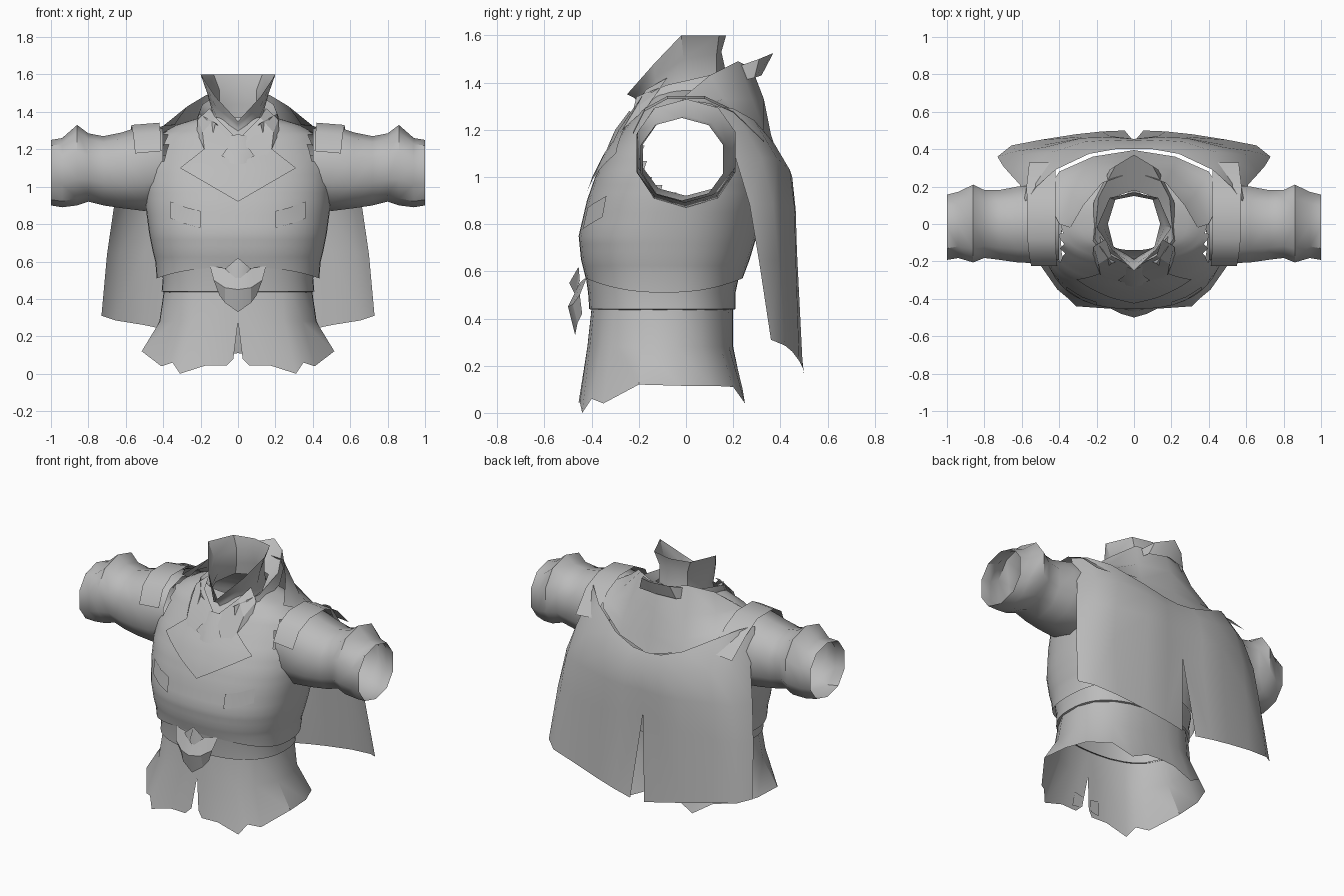
import bpy, bmesh, math

cloth = bpy.data.materials.new("grey cloth")
cloth.diffuse_color = (0.5, 0.5, 0.5, 1)


def make(name, bm, mirror=False, angle=40):
    me = bpy.data.meshes.new(name)
    bmesh.ops.remove_doubles(bm, verts=bm.verts, dist=0.0005)
    bmesh.ops.recalc_face_normals(bm, faces=bm.faces)
    bm.to_mesh(me)
    bm.free()
    me.materials.append(cloth)
    ob = bpy.data.objects.new(name, me)
    bpy.context.collection.objects.link(ob)
    if mirror:
        m = ob.modifiers.new("mirror", "MIRROR")
        m.merge_threshold = 0.002
    bpy.ops.object.select_all(action="DESELECT")
    ob.select_set(True)
    bpy.context.view_layer.objects.active = ob
    bpy.ops.object.shade_smooth_by_angle(angle=math.radians(angle))
    return ob


def loft(name, rows, closed=False, mirror=False, angle=40, drop=None):
    """Skin a list of equal-length rows of points."""
    bm = bmesh.new()
    grid = [[bm.verts.new(p) for p in r] for r in rows]
    n = len(rows[0])
    for r0, r1 in zip(grid, grid[1:]):
        for i in range(n if closed else n - 1):
            j = (i + 1) % n
            bm.faces.new((r0[i], r0[j], r1[j], r1[i]))
    if drop:
        bad = [f for f in bm.faces if drop(f.calc_center_median())]
        bmesh.ops.delete(bm, geom=bad, context="FACES")
    return make(name, bm, mirror, angle)


def spow(v, e):
    return math.copysign(abs(v) ** e, v)


def ring(a, yf, yb, z, n=48, e=2.4):
    """Rounded-box body section, starting at the front middle."""
    c, h = (yf + yb) / 2, (yb - yf) / 2
    out = []
    for i in range(n):
        t = 2 * math.pi * i / n
        out.append((a * spow(math.sin(t), 2 / e), c - h * spow(math.cos(t), 2 / e), z))
    return out


# Coat body: z, half width, front y, back y
BODY = [(0.57, .435, -.425, .24), (0.65, .455, -.445, .27), (0.75, .475, -.455, .30),
        (0.90, .495, -.42, .33), (1.00, .50, -.385, .33), (1.10, .49, -.335, .32),
        (1.20, .46, -.265, .29), (1.28, .42, -.205, .24), (1.33, .33, -.16, .20),
        (1.37, .20, -.14, .17)]


def section(z):
    for p, q in zip(BODY, BODY[1:]):
        if z <= q[0]:
            t = (z - p[0]) / (q[0] - p[0])
            return [p[k] + t * (q[k] - p[k]) for k in (1, 2, 3)]
    return BODY[-1][1:]


def front_y(x, z):
    a, yf, yb = section(z)
    c, h = (yf + yb) / 2, (yb - yf) / 2
    return c - h * max(0, 1 - abs(x / a) ** 2.4) ** (1 / 2.4)


rows = []
for p, q in zip(BODY, BODY[1:]):
    for k in range(3):
        z = p[0] + (q[0] - p[0]) * k / 3
        rows.append(ring(*section(z), z))
rows.append(ring(*BODY[-1][1:], BODY[-1][0]))
rows[0] = [(x, y, z - 0.06 * abs(x / .435) ** 2.5) for x, y, z in rows[0]]
loft("coat_body", rows, closed=True,
     drop=lambda c: abs(c.x) > .25 and (c.y / .195) ** 2 + ((c.z - 1.1) / .195) ** 2 < 1)

# Belt
loft("belt", [ring(.39, -.40, .21, .60), ring(.41, -.425, .225, .58),
              ring(.402, -.415, .21, .51), ring(.408, -.41, .21, .44),
              ring(.39, -.39, .19, .435)], closed=True)

# Skirt of the coat, split at the front, ragged hem
hem = [(.025, -.44, .08), (.06, -.455, .045), (.17, -.45, .045), (.31, -.44, .0),
       (.35, -.40, .06), (.41, -.35, .04), (.515, -.20, .12), (.50, -.02, .115),
       (.45, .11, .115), (.33, .20, .11), (.22, .25, .04), (.10, .24, .10), (0, .235, .11)]
top, mid = [], []
for i, (x, y, z) in enumerate(hem):
    t = math.atan2(x, -(y + .1)) if i else 0
    for dst, a, yf, yb, zz in ((top, .40, -.40, .20, .445), (mid, .425, -.418, .20, .28)):
        r = (abs(math.sin(t) / a) ** 2.4 + abs(math.cos(t) / ((yb - yf) / 2)) ** 2.4) ** (-1 / 2.4)
        dst.append((r * math.sin(t) if 0 < i < 12 else 0, (yf + yb) / 2 - r * math.cos(t), zz))
loft("coat_skirt", [top, mid, hem], mirror=True, angle=30)

# Small tab inside the front split
loft("front_tab", [[(.03, -.43, .14), (.09, -.43, .15)], [(.04, -.44, .07), (.10, -.44, .06)]],
     mirror=True)

# Buckle: two folded wings and a raised diamond
loft("buckle_wing", [[(0, -.45, .55), (.07, -.435, .565), (.15, -.42, .575)],
                     [(0, -.50, .45), (.07, -.48, .46), (.13, -.45, .50)],
                     [(0, -.47, .33), (.07, -.46, .38), (.10, -.44, .42)]],
     mirror=True, angle=20)
loft("buckle_diamond", [[(0, -.455, .62), (.07, -.45, .56)], [(0, -.495, .55), (.0, -.47, .50)]],
     mirror=True, angle=10)

# Sleeves: x, front y, back y, bottom z, top z
SLEEVE = [(.40, -.20, .20, .90, 1.31), (.50, -.22, .22, .87, 1.33), (.62, -.215, .21, .885, 1.29),
          (.72, -.20, .19, .90, 1.27), (.80, -.19, .19, .92, 1.285), (.86, -.215, .22, .90, 1.33),
          (.94, -.19, .18, .89, 1.26), (1.0, -.20, .165, .90, 1.25)]
rows = []
for x, yf, yb, zb, zt in SLEEVE:
    r = []
    for i in range(10):
        t = 2 * math.pi * i / 10
        r.append((x, (yf + yb) / 2 + (yb - yf) / 2 * spow(math.sin(t), .9),
                  (zb + zt) / 2 + (zt - zb) / 2 * spow(math.cos(t), .9)))
    rows.append(r)
loft("sleeve", rows, closed=True, mirror=True)

# Shoulder straps holding the cape
path = [(.41, .55, -.225, 1.19), (.415, .56, -.175, 1.29), (.42, .57, -.08, 1.342),
        (.42, .57, .08, 1.342), (.42, .575, .20, 1.285), (.42, .56, .33, 1.16)]
loft("shoulder_strap", [[(a, y, z), (b, y, z - .012)] for a, b, y, z in path], mirror=True)

# Cape with a split up the back middle
loft("cape", [
    [(0, .40, 1.08), (.10, .40, 1.09), (.24, .375, 1.14), (.42, .29, 1.24), (.52, .20, 1.29), (.58, .12, 1.30)],
    [(0, .445, .98), (.12, .45, 1.0), (.26, .44, 1.03), (.44, .385, 1.08), (.56, .32, 1.08), (.61, .21, 1.08)],
    [(0, .455, .86), (.13, .465, .86), (.28, .46, .87), (.48, .41, .88), (.60, .37, .88), (.665, .27, .88)],
    [(0, .44, .70), (.13, .47, .69), (.29, .465, .67), (.50, .42, .66), (.63, .39, .65), (.70, .31, .64)],
    [(.05, .50, .165), (.17, .495, .19), (.31, .48, .22), (.50, .45, .26), (.655, .42, .285), (.73, .36, .31)],
], mirror=True)

# Inner standing collar, flared and dipping to a point in front
loft("standing_collar", [
    [(0, .17, 1.60), (.13, .14, 1.60), (.20, -.02, 1.60), (.12, -.135, 1.48), (0, -.25, 1.35)],
    [(0, .15, 1.53), (.10, .13, 1.52), (.165, -.01, 1.50), (.115, -.13, 1.42), (0, -.22, 1.335)],
    [(0, .17, 1.44), (.10, .13, 1.43), (.14, 0, 1.41), (.11, -.12, 1.36), (0, -.19, 1.31)],
    [(0, .18, 1.36), (.11, .13, 1.36), (.16, 0, 1.34), (.13, -.12, 1.30), (0, -.185, 1.25)],
], mirror=True)

# Broad turned collar rising behind the neck
loft("turned_collar", [
    [(0, .18, 1.42), (.12, .14, 1.41), (.17, 0, 1.37), (.14, -.12, 1.33), (.05, -.19, 1.28)],
    [(0, .37, 1.525), (.10, .31, 1.50), (.19, .14, 1.44), (.21, -.08, 1.39), (.12, -.21, 1.34)],
    [(0, .32, 1.43), (.13, .29, 1.42), (.215, .12, 1.38), (.225, -.10, 1.32), (.14, -.23, 1.26)],
], mirror=True)

# Hood-like back yoke between collar and cape
loft("back_yoke", [
    [(0, .28, 1.46), (.17, .22, 1.49), (.27, .10, 1.43), (.34, -.02, 1.33)],
    [(0, .33, 1.33), (.20, .28, 1.33), (.33, .16, 1.33), (.40, .0, 1.325)],
    [(0, .36, 1.18), (.22, .33, 1.20), (.38, .24, 1.25), (.45, .10, 1.31)],
    [(0, .395, 1.07), (.22, .36, 1.12), (.40, .28, 1.22), (.48, .15, 1.29)],
], mirror=True)

# Pointed shirt collar flaps
loft("collar_flap", [
    [(.15, -.08, 1.42), (.12, -.17, 1.37), (0, -.235, 1.25)],
    [(.215, -.12, 1.36), (.19, -.215, 1.29), (.06, -.285, 1.20)],
    [(.22, -.17, 1.29), (.18, -.27, 1.20), (.12, -.325, 1.115)],
], mirror=True, angle=25)

# Neck scarf folds below the collar point
loft("neck_scarf", [[(0, -.24, 1.28), (.06, -.225, 1.27)], [(0, -.30, 1.20), (.09, -.275, 1.18)],
                    [(0, -.335, 1.12), (.05, -.33, 1.12)]], mirror=True)

# Wide lapels lying on the chest
corners = ((0, 1.12), (.17, 1.21), (.31, 1.10), (0, .92))
rows = []
for i in range(6):
    u, row = i / 5, []
    for j in range(6):
        v = j / 5
        x, z = (sum(w * c[k] for w, c in zip(((1 - u) * (1 - v), u * (1 - v), u * v, (1 - u) * v), corners))
                for k in (0, 1))
        row.append((x, front_y(x, z) - .012, z))
    rows.append(row)
loft("lapel", rows, mirror=True)

# Chest pocket flaps
rows = [[(x, front_y(x, z + d) - .009, z + d) for x, d in ((.20, 0), (.28, .02), (.36, .05))]
        for z in (.87, .78)]
loft("pocket_flap", rows, mirror=True)
